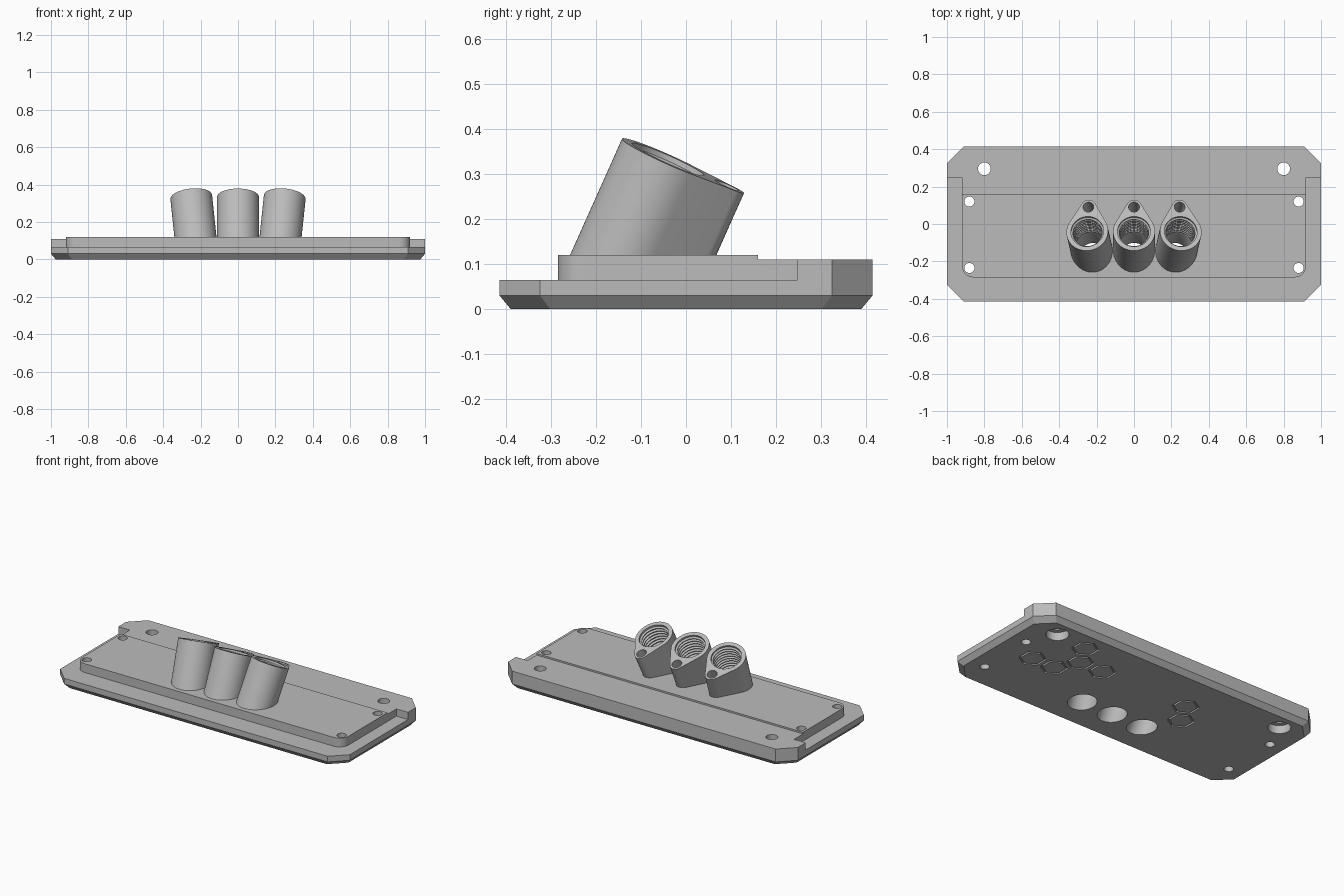
import bpy, bmesh, math
from mathutils import Matrix, Vector

if "Cube" in bpy.data.objects:
    bpy.data.objects.remove(bpy.data.objects["Cube"])

grey = bpy.data.materials.new("plain_grey")
grey.use_nodes = True
GREY = (0.5, 0.5, 0.5, 1)
grey.diffuse_color = GREY
grey.node_tree.nodes["Principled BSDF"].inputs["Base Color"].default_value = GREY


def loft(name, rings, matrix=None, trim_z=None):
    """Closed solid through a stack of equal-length point rings."""
    bm = bmesh.new()
    loops = [[bm.verts.new(p) for p in ring] for ring in rings]
    n = len(loops[0])
    for a, b in zip(loops, loops[1:]):
        for i in range(n):
            j = (i + 1) % n
            bm.faces.new((a[i], a[j], b[j], b[i]))
    bm.faces.new(loops[0][::-1])
    bm.faces.new(loops[-1])
    if matrix:
        bm.transform(matrix)
    if trim_z is not None:
        cut = bmesh.ops.bisect_plane(bm, geom=bm.verts[:] + bm.edges[:] + bm.faces[:],
                                     plane_co=(0, 0, trim_z), plane_no=(0, 0, 1), clear_inner=True)
        edges = [e for e in cut["geom_cut"] if isinstance(e, bmesh.types.BMEdge)]
        bmesh.ops.edgeloop_fill(bm, edges=edges)
    bmesh.ops.recalc_face_normals(bm, faces=bm.faces[:])
    mesh = bpy.data.meshes.new(name)
    bm.to_mesh(mesh)
    bm.free()
    mesh.materials.append(grey)
    obj = bpy.data.objects.new(name, mesh)
    bpy.context.collection.objects.link(obj)
    return obj


def prism(name, outline, z0, z1, matrix=None, trim_z=None):
    return loft(name, [[(x, y, z) for x, y in outline] for z in (z0, z1)], matrix, trim_z)


def circle(r, n=40, cx=0, cy=0, start=0.0, sweep=math.tau):
    return [(cx + r * math.cos(start + sweep * i / n), cy + r * math.sin(start + sweep * i / n))
            for i in range(n)]


def box(name, x0, x1, y0, y1, z0, z1):
    return prism(name, [(x0, y0), (x1, y0), (x1, y1), (x0, y1)], z0, z1)


def octagon(x, y, corner, z):
    half = [(x, y - corner), (x - corner, y)]
    quads = half + [(-a, b) for a, b in half[::-1]]
    return [(a, b, z) for a, b in quads + [(-a, -b) for a, b in quads]]


def combine(target, tool, operation):
    mod = target.modifiers.new("combine", 'BOOLEAN')
    mod.operation, mod.solver, mod.object = operation, 'EXACT', tool
    bpy.context.view_layer.objects.active = target
    bpy.ops.object.modifier_apply(modifier=mod.name)
    bpy.data.objects.remove(tool)


def cut(target, tool):
    combine(target, tool, 'DIFFERENCE')


# Base plate with clipped corners and a chamfered underside
plate = loft("base_plate", [octagon(.975, .39, .088, 0), octagon(1, .415, .09, .03),
                            octagon(1, .415, .09, .11)])
cut(plate, box("ledge_cutter", -1.2, 1.2, -.6, .248, .065, .3))

# Raised deck with rounded front corners and a lower rear strip
R = .06
deck_outline = [(.92, .35), (-.92, .35)]
deck_outline += circle(R, 10, -.92 + R, -.285 + R, math.pi, math.pi / 2) + [(-.92 + R, -.285)]
deck_outline += circle(R, 10, .92 - R, -.285 + R, -math.pi / 2, math.pi / 2) + [(.92, -.285 + R)]
combine(plate, prism("raised_deck", deck_outline, .045, .12), 'UNION')
cut(plate, box("rear_step_cutter", -1.2, 1.2, .16, .6, .11, .3))

# Screw holes; the rear pair is counterbored from below
for side in (-1, 1):
    cut(plate, prism("screw_hole", circle(.034, 32, side * .8, .295), -.1, .3))
    cut(plate, prism("counterbore", circle(.064, 32, side * .8, .295), -.1, .05))
    for y in (.12, -.235):
        cut(plate, prism("pin_hole", circle(.027, 32, side * .88, y), -.1, .3))

# Hexagonal grooves in the underside
for x, y in ((.58, .272), (.502, .138), (.345, .138), (.735, .004), (.58, .004),
             (-.257, .138), (-.335, .004)):
    ring = prism("hex_groove", circle(.078, 6, x, y, math.pi / 6), -.02, .01)
    cut(ring, prism("hex_core", circle(.066, 6, x, y, math.pi / 6), -.05, .05))
    cut(plate, ring)

# Teardrop section: a large circle joined by tangents to a small one
BIG, SMALL, GAP = .112, .04, .145
phi = math.acos((BIG - SMALL) / GAP)
a0, a1 = math.pi / 2 - phi, math.pi / 2 + phi
teardrop = circle(SMALL, 20, 0, GAP, a0, 2 * phi)
teardrop += circle(SMALL, 1, 0, GAP, a1)
teardrop += circle(BIG, 48, 0, 0, a1, math.tau - 2 * phi)
teardrop += circle(BIG, 1, 0, 0, a0)

# Threaded bore profile, from the mouth downwards
bore = [(.088, .05), (.088, -.012)]
for i in range(9):
    z = -.012 - .02 * i
    bore += [(.078, z - .006), (.078, z - .01), (.088, z - .016), (.088, z - .02)]
bore += [(.08, -.21), (.08, -.5)]

for side, label in ((-1, "right"), (0, "middle"), (1, "left")):
    place = (Matrix.Translation(Vector((side * .25, -.04, .333)))
             @ Matrix.Rotation(side * math.radians(6), 4, 'Y')
             @ Matrix.Rotation(math.radians(-24), 4, 'X'))
    cutter = [[(x, y, z) for x, y in circle(r, 36)] for r, z in bore]
    cut(plate, loft("bore_cutter", cutter, place))
    socket = prism(label + "_socket", teardrop, -.6, 0, place, .1)
    cut(socket, loft("bore_cutter", cutter, place))
    cut(socket, prism("small_hole", circle(.029, 28, 0, GAP - .002), -.14, .05, place))

# Smooth round walls, keep edges crisp
for obj in bpy.context.collection.objects:
    if obj.name == "base_plate" or obj.name.endswith("_socket"):
        bpy.ops.object.select_all(action='DESELECT')
        obj.select_set(True)
        bpy.context.view_layer.objects.active = obj
        bpy.ops.object.shade_smooth_by_angle(angle=math.radians(25))
